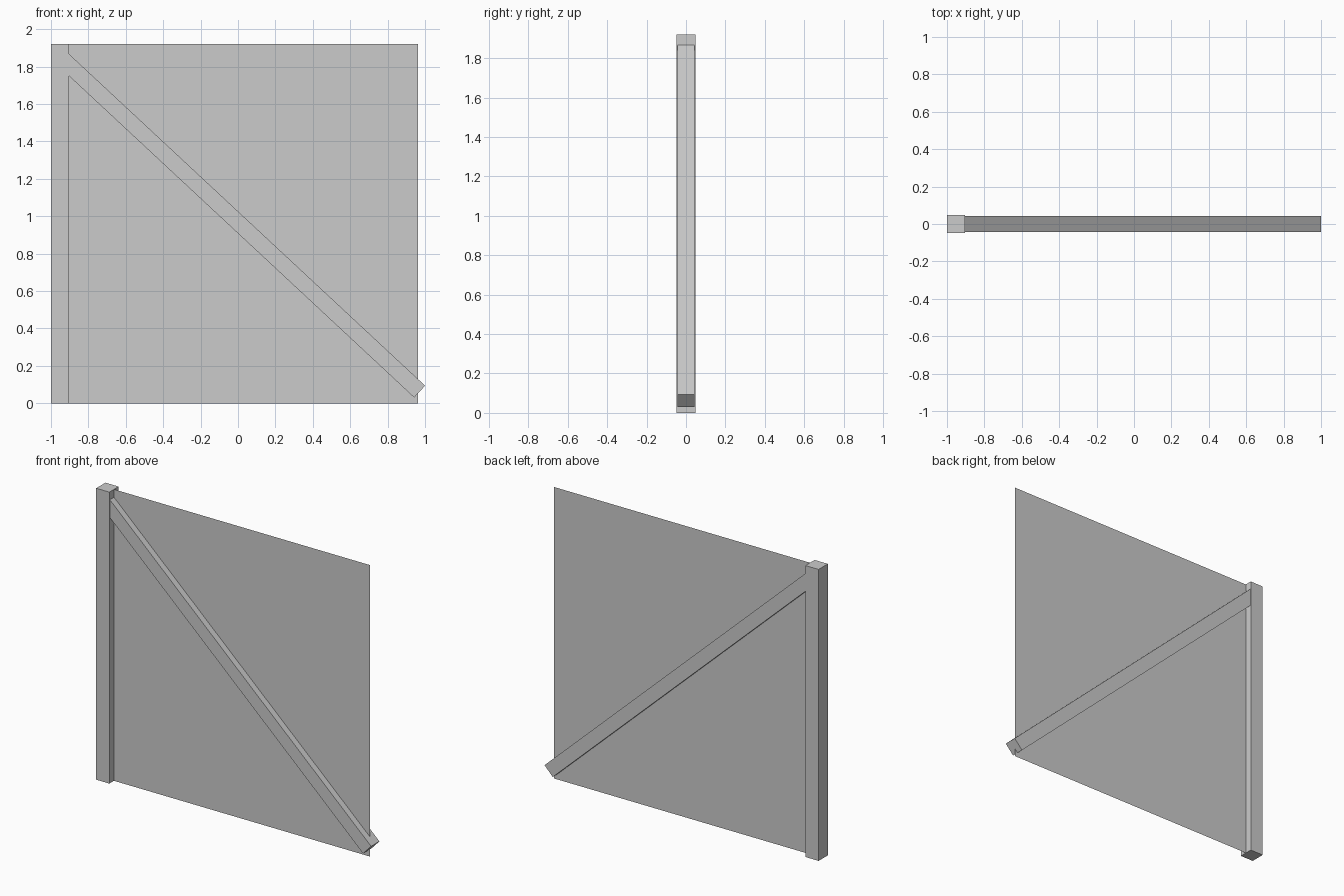
import bpy
import math
from mathutils import Vector

if "Cube" in bpy.data.objects:
    bpy.data.objects.remove(bpy.data.objects["Cube"])

H = 1.92       # overall height
POST = 0.096   # post thickness
BRACE = 0.086  # brace thickness


def box(name, center, size, rot_y=0.0):
    bpy.ops.mesh.primitive_cube_add(size=1, location=center)
    ob = bpy.context.object
    ob.name = name
    ob.scale = size
    ob.rotation_euler = (0, rot_y, 0)
    bpy.ops.object.transform_apply(location=False, rotation=True, scale=True)
    return ob


# Upright post at the left edge
post_x = -1 + POST / 2
box("post", (post_x, 0, H / 2), (POST, POST, H))

# Diagonal brace from inside the post top down to the lower right
a = Vector((post_x, 0, 1.854))
b = Vector((0.971, 0, 0.0625))
d = b - a
box("diagonal_brace", (a + b) / 2, (d.length, BRACE, BRACE), math.atan2(-d.z, d.x))

# Thin square panel, a single sheet running from the post's centre line
bpy.ops.mesh.primitive_plane_add(size=1, location=(post_x + H / 2 - 0.003, 0, H / 2),
                                 rotation=(math.radians(90), 0, 0))
panel = bpy.context.object
panel.name = "panel"
panel.scale = (1.914, H, 1)
bpy.ops.object.transform_apply(location=False, rotation=True, scale=True)
